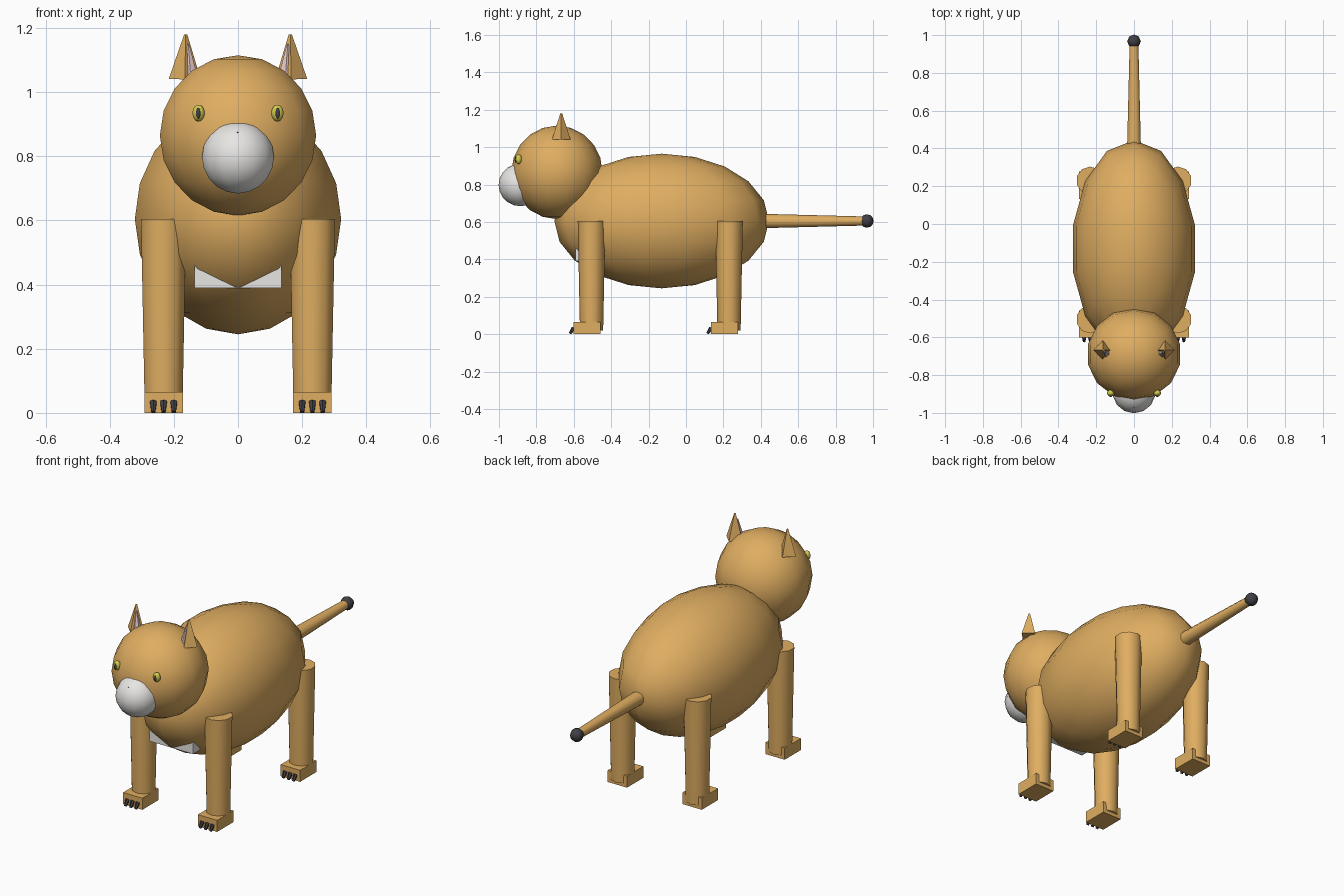
import bpy
import math
from mathutils import Vector

if "Cube" in bpy.data.objects:
    bpy.data.objects.remove(bpy.data.objects["Cube"])


def material(name, rgb):
    m = bpy.data.materials.new(name)
    m.diffuse_color = (*rgb, 1)
    m.use_nodes = True
    m.node_tree.nodes["Principled BSDF"].inputs["Base Color"].default_value = m.diffuse_color
    return m


TAN = material("tan_fur", (0.74, 0.42, 0.12))
WHITE = material("white_fur", (0.8, 0.79, 0.77))
DARK = material("dark", (0.05, 0.05, 0.06))
YELLOW = material("eye_yellow", (0.65, 0.6, 0.08))
PINK = material("ear_pink", (0.75, 0.55, 0.57))


def finish(name, mat, smooth):
    o = bpy.context.object
    o.name = name
    o.data.materials.append(mat)
    if smooth:
        bpy.ops.object.transform_apply(location=False, rotation=True, scale=True)
        bpy.ops.object.shade_smooth_by_angle(angle=math.radians(50))
    return o


def ball(name, loc, radii, mat, segs=14, rings=10):
    bpy.ops.mesh.primitive_uv_sphere_add(segments=segs, ring_count=rings, radius=1, location=loc)
    bpy.context.object.scale = radii
    return finish(name, mat, True)


def box(name, lo, hi, mat):
    lo, hi = Vector(lo), Vector(hi)
    bpy.ops.mesh.primitive_cube_add(size=1, location=(lo + hi) / 2)
    bpy.context.object.scale = hi - lo
    return finish(name, mat, False)


def rod(name, start, end, r1, r2, mat, sides=8, smooth=True):
    a, b = Vector(start), Vector(end)
    bpy.ops.mesh.primitive_cone_add(vertices=sides, radius1=r1, radius2=r2,
                                    depth=(b - a).length, location=(a + b) / 2)
    o = bpy.context.object
    o.rotation_euler = Vector((0, 0, 1)).rotation_difference(b - a).to_euler()
    return finish(name, mat, smooth)


# Torso, head and muzzle
ball("body", (0, -0.13, 0.605), (0.33, 0.574, 0.36), TAN)
ball("head", (0, -0.69, 0.865), (0.25, 0.244, 0.25), TAN)
ball("muzzle", (0, -0.885, 0.798), (0.115, 0.117, 0.114), WHITE)
rod("nose", (-0.004, -0.98, 0.82), (-0.001, -0.968, 0.875), 0.011, 0.003, DARK, 6)

# Chest patch
box("chest_patch", (-0.135, -0.59, 0.39), (0.135, -0.53, 0.56), WHITE)

# Tail with dark tip
rod("tail", (0, 0.38, 0.605), (0, 0.965, 0.605), 0.039, 0.024, TAN, 10)
ball("tail_tip", (0, 0.967, 0.605), (0.036, 0.036, 0.036), DARK, 8, 6)

for s, side in ((-1, "left"), (1, "right")):
    # Eyes
    ball(f"{side}_eye", (s * 0.123, -0.895, 0.935), (0.02, 0.018, 0.026), YELLOW, 10, 8)
    ball(f"{side}_pupil", (s * 0.124, -0.911, 0.934), (0.007, 0.005, 0.017), DARK, 8, 6)
    # Ears
    rod(f"{side}_ear", (s * 0.166, -0.667, 1.04), (s * 0.163, -0.667, 1.18),
        0.05, 0.005, TAN, 4, False)
    rod(f"{side}_inner_ear", (s * 0.147, -0.684, 1.04), (s * 0.155, -0.677, 1.15),
        0.026, 0.003, PINK, 6, False)

    # Legs, paws and claws
    for end, y in (("front", -0.505), ("rear", 0.23)):
        x = s * 0.232
        rod(f"{side}_{end}_leg", (x, y, 0.02), (x, y, 0.605), 0.062, 0.074, TAN, 10)
        box(f"{side}_{end}_paw", (x - 0.06, y - 0.097, 0), (x + 0.06, y + 0.047, 0.065), TAN)
        for i in (-1, 0, 1):
            rod(f"{side}_{end}_claw", (x + i * 0.032, y - 0.095, 0.034),
                (x + i * 0.032, y - 0.116, 0.003), 0.012, 0.007, DARK, 6)
